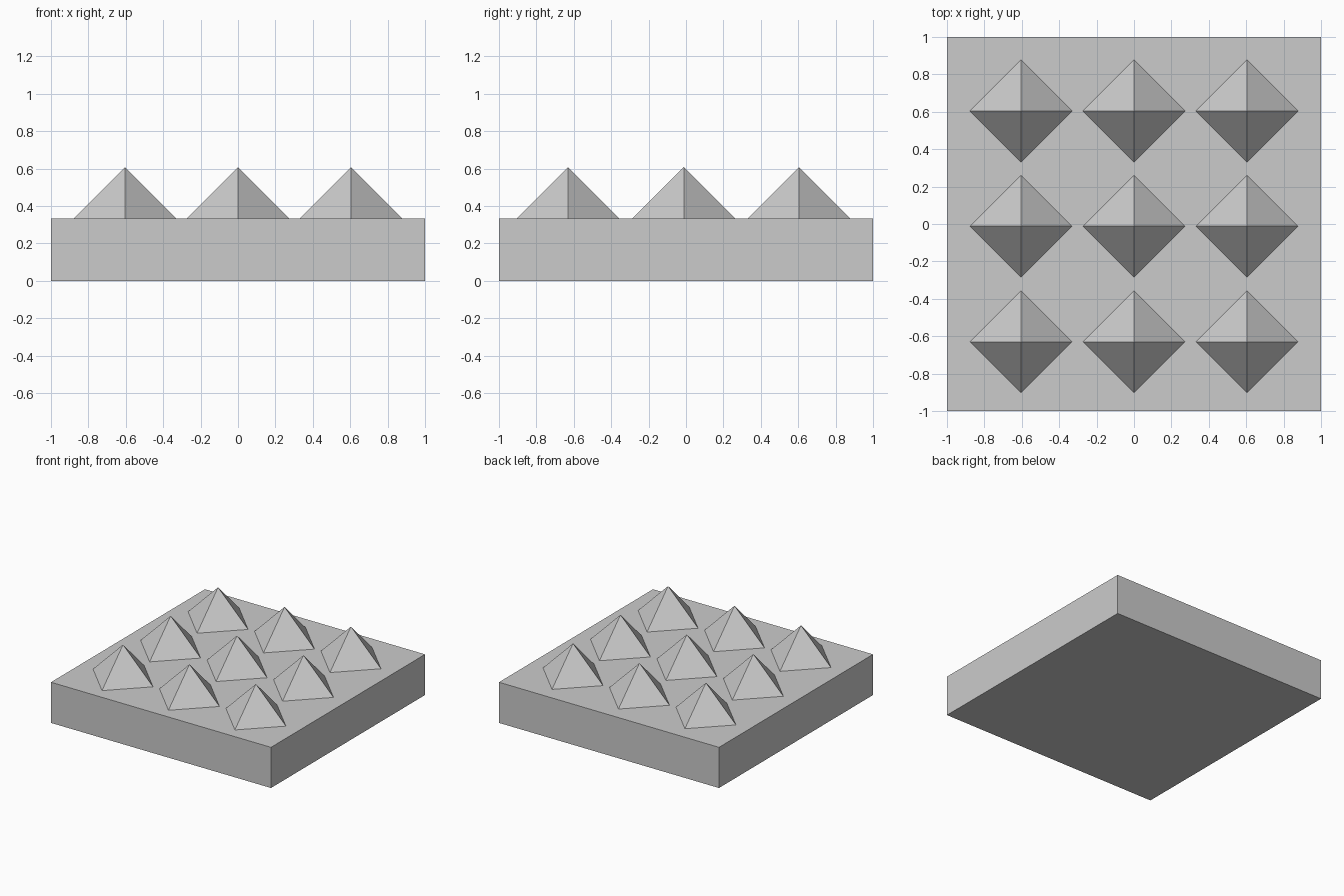
import bpy

if "Cube" in bpy.data.objects:
    bpy.data.objects.remove(bpy.data.objects["Cube"])

SLAB_TOP = 0.334
STUD = 0.273  # stud radius and height are equal

# Square base slab
bpy.ops.mesh.primitive_cube_add(size=1, location=(0, 0, SLAB_TOP / 2))
slab = bpy.context.object
slab.name = "base_slab"
slab.scale = (2, 2, SLAB_TOP)
bpy.ops.object.transform_apply(location=False, rotation=False, scale=True)

# 3 x 3 grid of four-sided pyramid studs, corners pointing along the axes
for row, y in enumerate((-0.63, -0.012, 0.604)):
    for col, x in enumerate((-0.604, 0, 0.604)):
        bpy.ops.mesh.primitive_cone_add(
            vertices=4, radius1=STUD, radius2=0, depth=STUD,
            location=(x, y, SLAB_TOP + STUD / 2))
        bpy.context.object.name = f"pyramid_stud_{row + 1}_{col + 1}"
